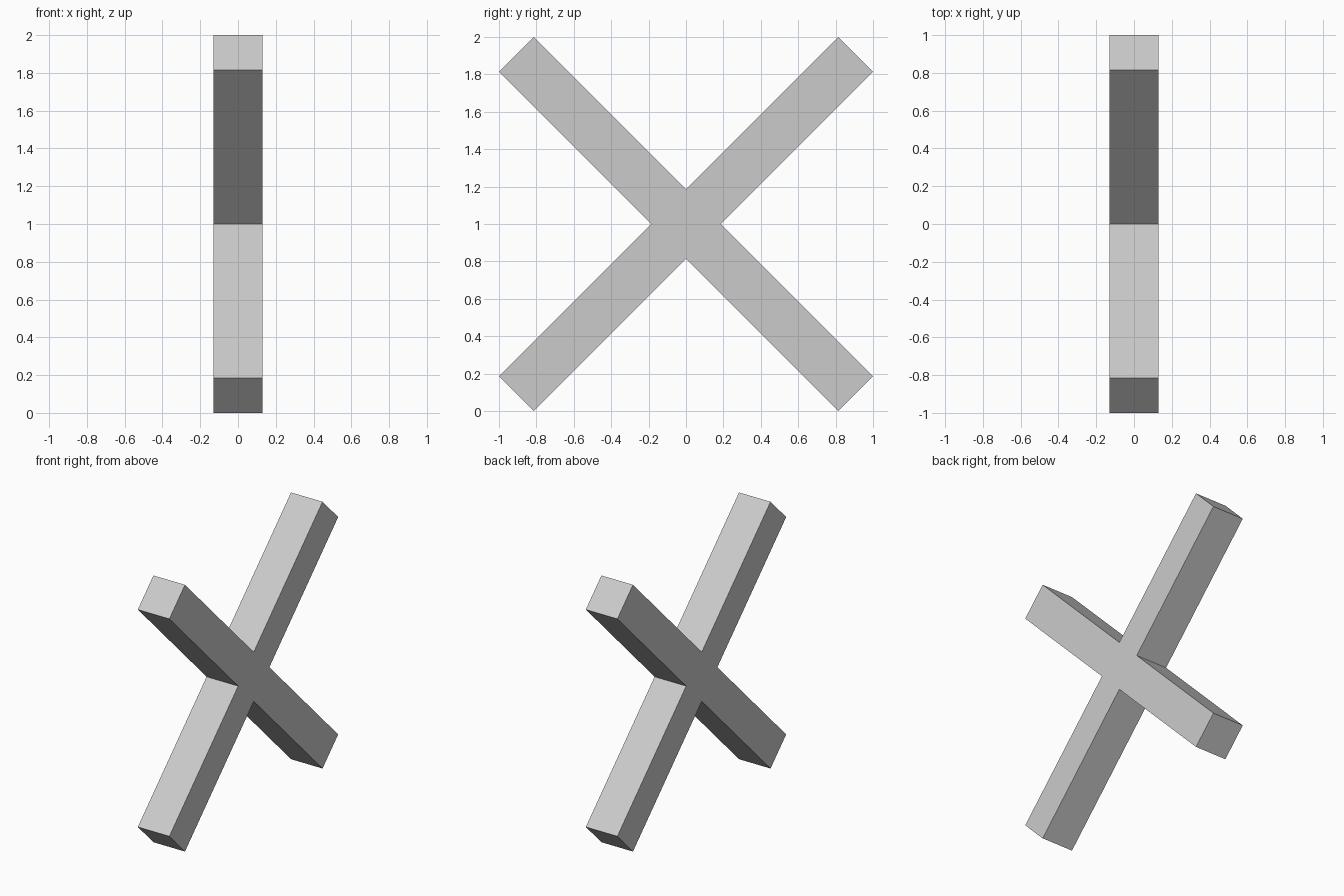
import bpy, bmesh
from math import radians
from mathutils import Matrix, Vector

if "Cube" in bpy.data.objects:
    bpy.data.objects.remove(bpy.data.objects["Cube"])

WIDTH = 0.185 * 2 ** 0.5      # square section of each arm
REACH = 0.9075 * 2 ** 0.5     # centre to arm tip

# Central cube, with its four in-plane sides extruded into arms
bm = bmesh.new()
bmesh.ops.create_cube(bm, size=WIDTH)
bm.normal_update()
sides = [f for f in bm.faces if abs(f.normal.x) < 0.5]
for side in sides:
    direction = Vector(side.normal)
    tip = bmesh.ops.extrude_discrete_faces(bm, faces=[side])["faces"][0]
    bmesh.ops.translate(bm, verts=tip.verts, vec=direction * (REACH - WIDTH / 2))

# Turn the plus into a diagonal cross standing on the ground
bm.transform(Matrix.Translation((0, 0, 1)) @ Matrix.Rotation(radians(45), 4, "X"))
bmesh.ops.recalc_face_normals(bm, faces=bm.faces)

mesh = bpy.data.meshes.new("diagonal_cross")
bm.to_mesh(mesh)
bm.free()
cross = bpy.data.objects.new("diagonal_cross", mesh)
bpy.context.collection.objects.link(cross)
